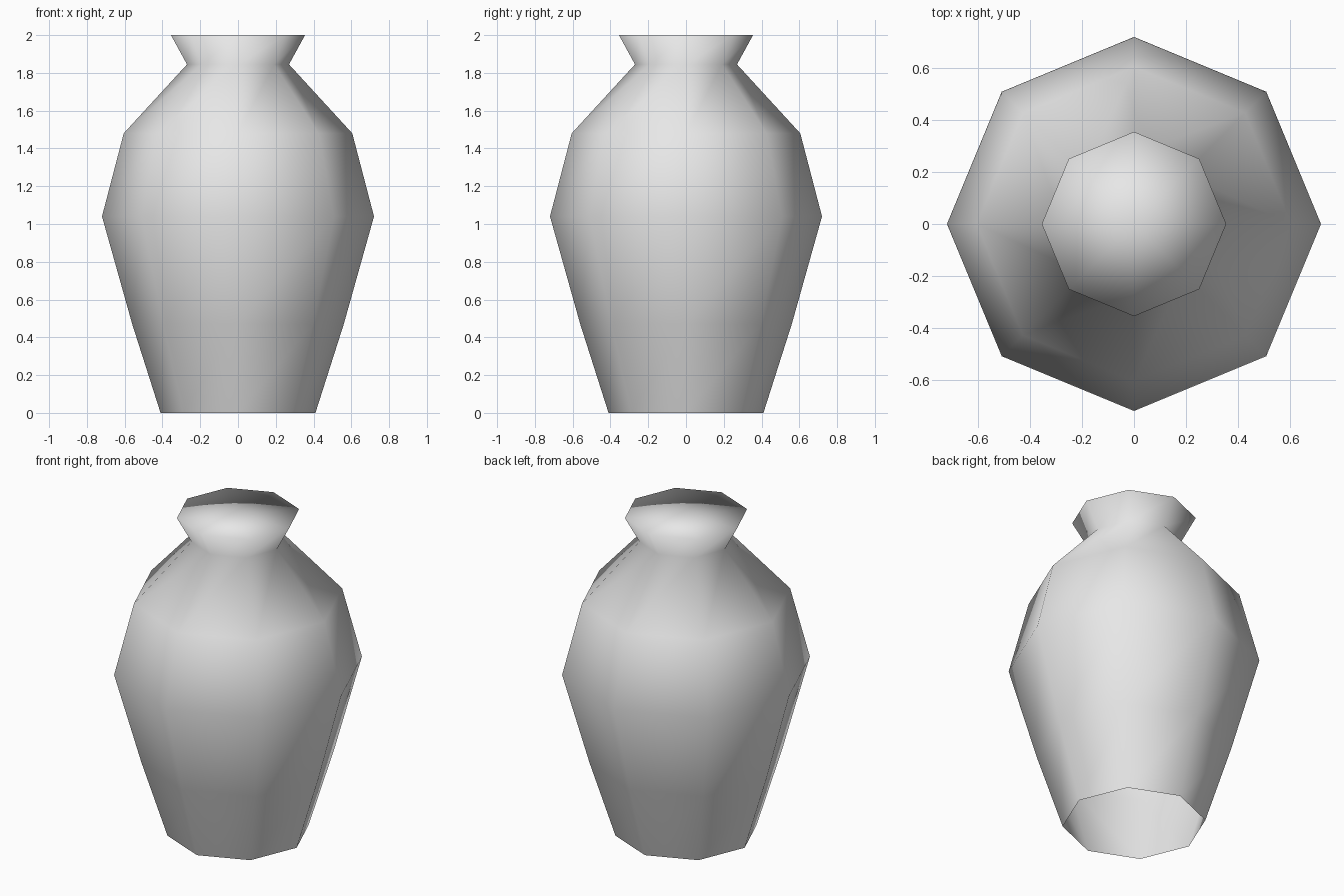
import bpy, bmesh, math

if "Cube" in bpy.data.objects:
    bpy.data.objects.remove(bpy.data.objects["Cube"])

SIDES = 8
# Radius and height of each ring, foot to rim
PROFILE = [(0.41, 0.0), (0.56, 0.47), (0.72, 1.04),
           (0.605, 1.48), (0.27, 1.845), (0.355, 2.0)]

bm = bmesh.new()
rings = []
for r, z in PROFILE:
    rings.append([bm.verts.new((r * math.cos(i * math.tau / SIDES),
                                r * math.sin(i * math.tau / SIDES), z))
                  for i in range(SIDES)])

# Vase wall, open at the foot
for low, high in zip(rings, rings[1:]):
    for i in range(SIDES):
        j = (i + 1) % SIDES
        bm.faces.new((low[i], low[j], high[j], high[i]))

# Closed top, sharing smooth normals with the neck
centre = bm.verts.new((0, 0, PROFILE[-1][1]))
for i in range(SIDES):
    bm.faces.new((rings[-1][i], rings[-1][(i + 1) % SIDES], centre))

for f in bm.faces:
    f.smooth = True

mesh = bpy.data.meshes.new("vase")
bm.to_mesh(mesh)
bm.free()

# Single plain grey clay
clay = bpy.data.materials.new("light_grey")
clay.diffuse_color = (0.8, 0.8, 0.8, 1)
clay.use_nodes = True
clay.node_tree.nodes["Principled BSDF"].inputs["Base Color"].default_value = clay.diffuse_color
mesh.materials.append(clay)

vase = bpy.data.objects.new("vase", mesh)
bpy.context.collection.objects.link(vase)
